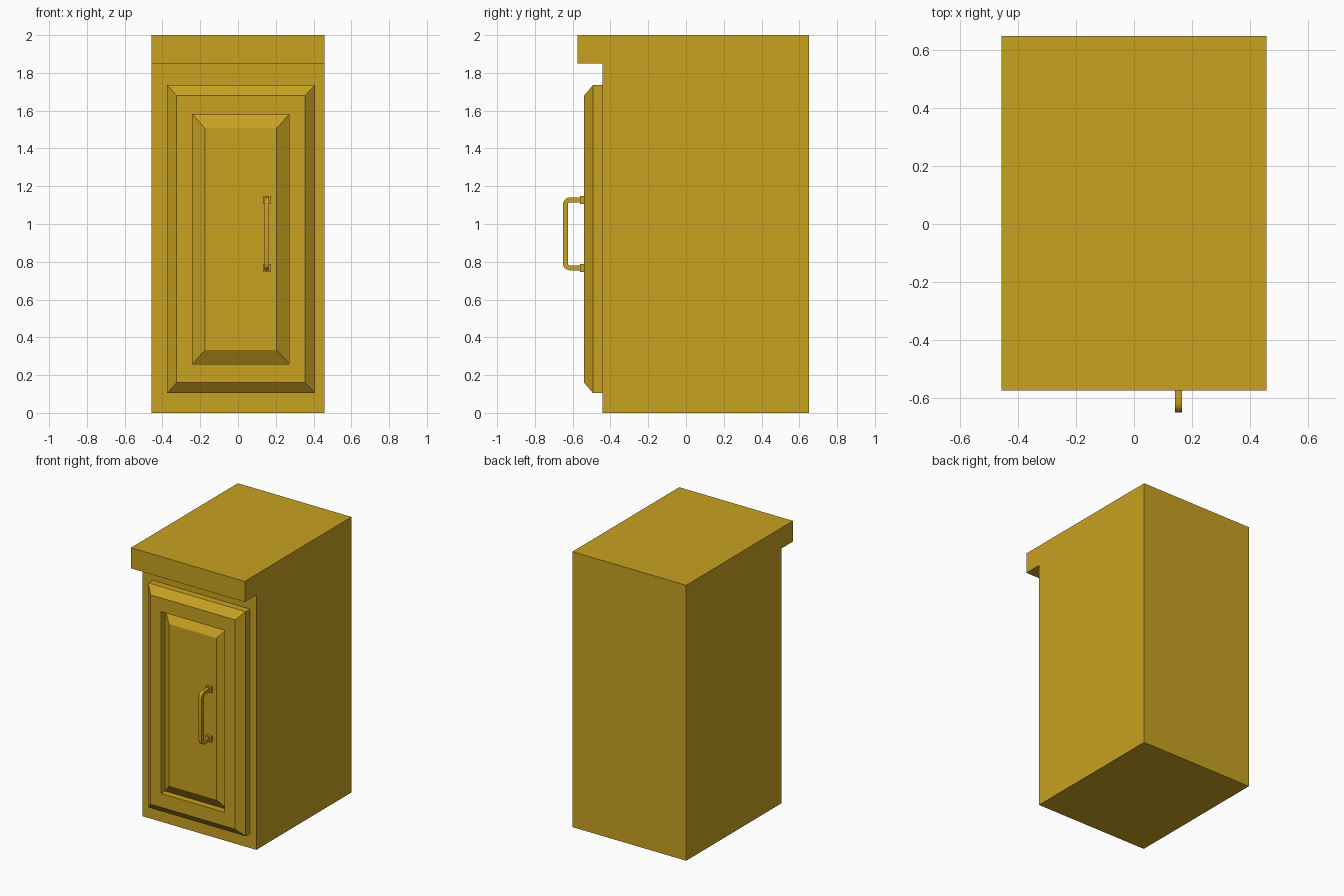
import bpy, bmesh, math

if "Cube" in bpy.data.objects:
    bpy.data.objects.remove(bpy.data.objects["Cube"])

gold = bpy.data.materials.new("golden_wood")
gold.diffuse_color = (0.58, 0.36, 0.015, 1)
gold.use_nodes = True
gold.node_tree.nodes["Principled BSDF"].inputs["Base Color"].default_value = gold.diffuse_color


def make_object(name, bm):
    bmesh.ops.recalc_face_normals(bm, faces=bm.faces)
    mesh = bpy.data.meshes.new(name)
    bm.to_mesh(mesh)
    bm.free()
    mesh.materials.append(gold)
    obj = bpy.data.objects.new(name, mesh)
    bpy.context.collection.objects.link(obj)
    return obj


def extrude_profile(name, profile, x0, x1):
    """Extrude a closed (y, z) outline along x."""
    bm = bmesh.new()
    face = bm.faces.new([bm.verts.new((x0, y, z)) for y, z in profile])
    new = bmesh.ops.extrude_face_region(bm, geom=[face])["geom"]
    bmesh.ops.translate(bm, vec=(x1 - x0, 0, 0),
                        verts=[v for v in new if isinstance(v, bmesh.types.BMVert)])
    return make_object(name, bm)


def loft_rectangles(name, rings):
    """Bridge rectangles (x0, x1, z0, z1, y) and cap both ends."""
    bm = bmesh.new()
    loops = [[bm.verts.new(p) for p in ((x0, y, z0), (x1, y, z0), (x1, y, z1), (x0, y, z1))]
             for x0, x1, z0, z1, y in rings]
    for a, b in zip(loops, loops[1:]):
        for i in range(4):
            j = (i + 1) % 4
            bm.faces.new((a[i], a[j], b[j], b[i]))
    bm.faces.new(loops[0])
    bm.faces.new(loops[-1])
    return make_object(name, bm)


def arc(cy, cz, r, start, end, steps=5):
    return [(cy + r * math.cos(math.radians(start + (end - start) * i / steps)),
             cz + r * math.sin(math.radians(start + (end - start) * i / steps)))
            for i in range(steps + 1)]


# Cabinet body with overhanging worktop
extrude_profile("cabinet_body",
                [(0.65, 0), (0.65, 2), (-0.575, 2), (-0.575, 1.85), (-0.443, 1.85), (-0.443, 0)],
                -0.457, 0.457)

# Door: chamfered slab, straight-walled groove, raised centre panel
loft_rectangles("door", [
    (-0.375, 0.407, 0.105, 1.735, -0.443),
    (-0.375, 0.407, 0.105, 1.735, -0.493),
    (-0.325, 0.355, 0.16, 1.68, -0.54),
    (-0.24, 0.27, 0.26, 1.58, -0.54),
    (-0.24, 0.27, 0.26, 1.58, -0.493),
    (-0.175, 0.205, 0.333, 1.507, -0.54),
])

# Handle: U-shaped bar with rounded bends
outer = ([(-0.54, 1.14)] + arc(-0.615, 1.103, 0.037, 90, 180)
         + arc(-0.615, 0.792, 0.037, 180, 270) + [(-0.54, 0.755)])
inner = ([(-0.54, 0.781)] + arc(-0.615, 0.792, 0.011, 270, 180)
         + arc(-0.615, 1.103, 0.011, 180, 90) + [(-0.54, 1.114)])
handle = extrude_profile("handle_bar", outer + inner, 0.141, 0.165)
bpy.context.view_layer.objects.active = handle
handle.select_set(True)
bpy.ops.object.shade_smooth_by_angle(angle=math.radians(35))

# Handle mounting plates
for label, z in (("lower", 0.768), ("upper", 1.127)):
    loft_rectangles(label + "_handle_plate",
                    [(0.132, 0.174, z - 0.021, z + 0.021, y) for y in (-0.54, -0.56)])
